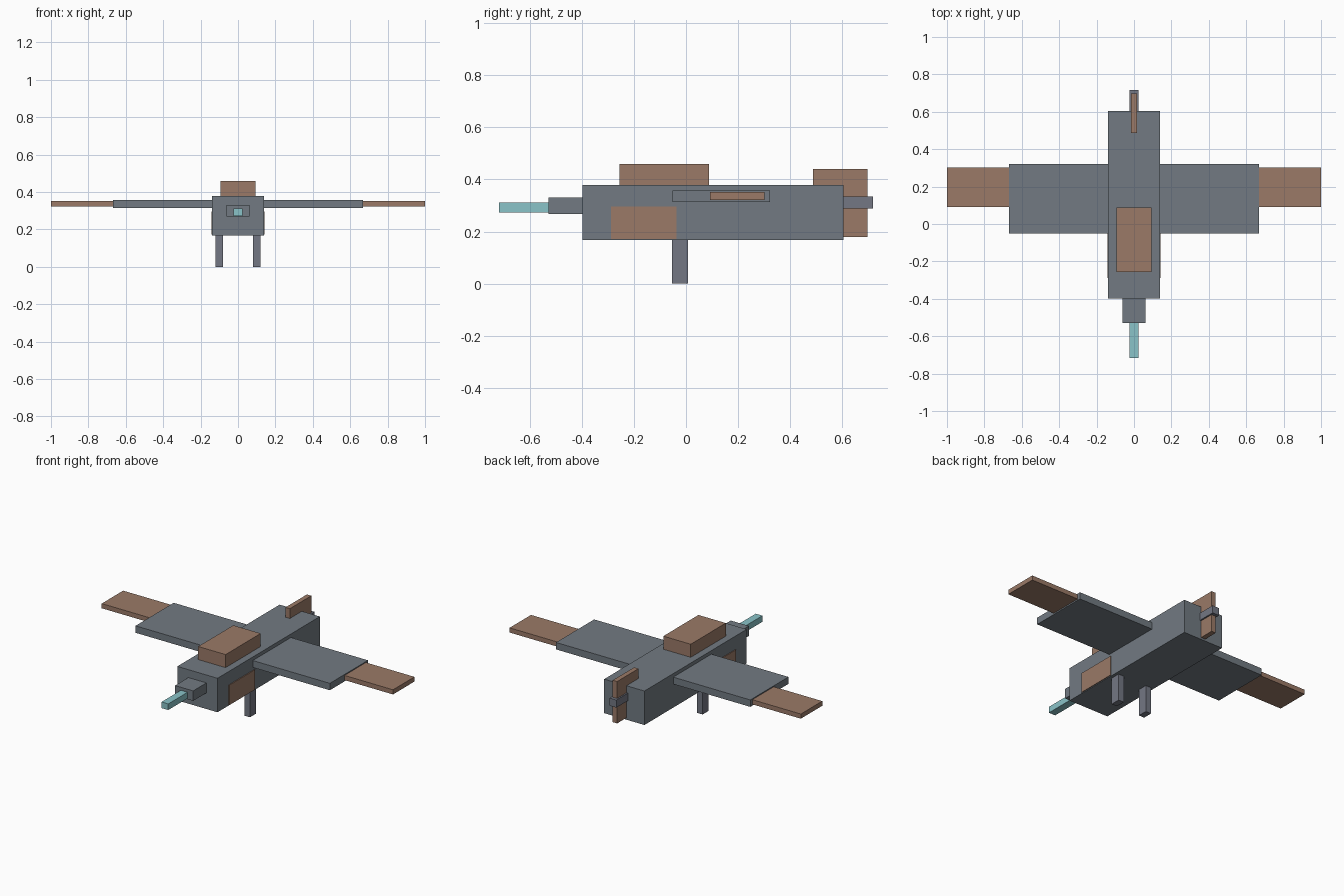
import bpy
import bmesh

if "Cube" in bpy.data.objects:
    bpy.data.objects.remove(bpy.data.objects["Cube"])


def material(name, rgb):
    m = bpy.data.materials.new(name)
    m.diffuse_color = (*rgb, 1.0)
    m.use_nodes = True
    m.node_tree.nodes["Principled BSDF"].inputs["Base Color"].default_value = m.diffuse_color
    return m


grey = material("slate grey", (0.168, 0.195, 0.223))
leg_grey = material("violet grey", (0.172, 0.184, 0.227))
brown = material("dull brown", (0.325, 0.194, 0.136))
teal = material("pale teal", (0.254, 0.546, 0.578))


def box(name, x, y, z, mat):
    """Axis-aligned box from (min, max) ranges."""
    bm = bmesh.new()
    bmesh.ops.create_cube(bm, size=1.0)
    for v in bm.verts:
        v.co = [r[0] if c < 0 else r[1] for c, r in zip(v.co, (x, y, z))]
    mesh = bpy.data.meshes.new(name)
    bm.to_mesh(mesh)
    bm.free()
    mesh.materials.append(mat)
    obj = bpy.data.objects.new(name, mesh)
    bpy.context.collection.objects.link(obj)
    return obj


def centred(name, half, y, z, mat):
    return box(name, (-half, half), y, z, mat)


def pair(name, x, y, z, mat):
    """Matching boxes on the right and left sides."""
    box("right_" + name, x, y, z, mat)
    box("left_" + name, (-x[1], -x[0]), y, z, mat)


# Body, cockpit block and nose
centred("fuselage", 0.138, (-0.398, 0.605), (0.168, 0.379), grey)
centred("canopy", 0.094, (-0.256, 0.088), (0.379, 0.460), brown)
centred("nose", 0.062, (-0.528, -0.398), (0.268, 0.330), grey)
centred("nose_barrel", 0.023, (-0.717, -0.528), (0.273, 0.311), teal)

# Wings with narrower tips
pair("wing", (0.138, 0.667), (-0.052, 0.322), (0.314, 0.357), grey)
pair("wing_tip", (0.667, 1.0), (0.092, 0.302), (0.322, 0.351), brown)

# Side panels and legs
pair("side_panel", (0.138, 0.143), (-0.288, -0.037), (0.172, 0.296), brown)
pair("leg", (0.081, 0.119), (-0.053, 0.007), (0.0, 0.168), leg_grey)

# Tail fin with a block wrapped around it
centred("tail_fin", 0.015, (0.487, 0.697), (0.180, 0.440), brown)
centred("tail_block", 0.024, (0.605, 0.717), (0.288, 0.335), leg_grey)
